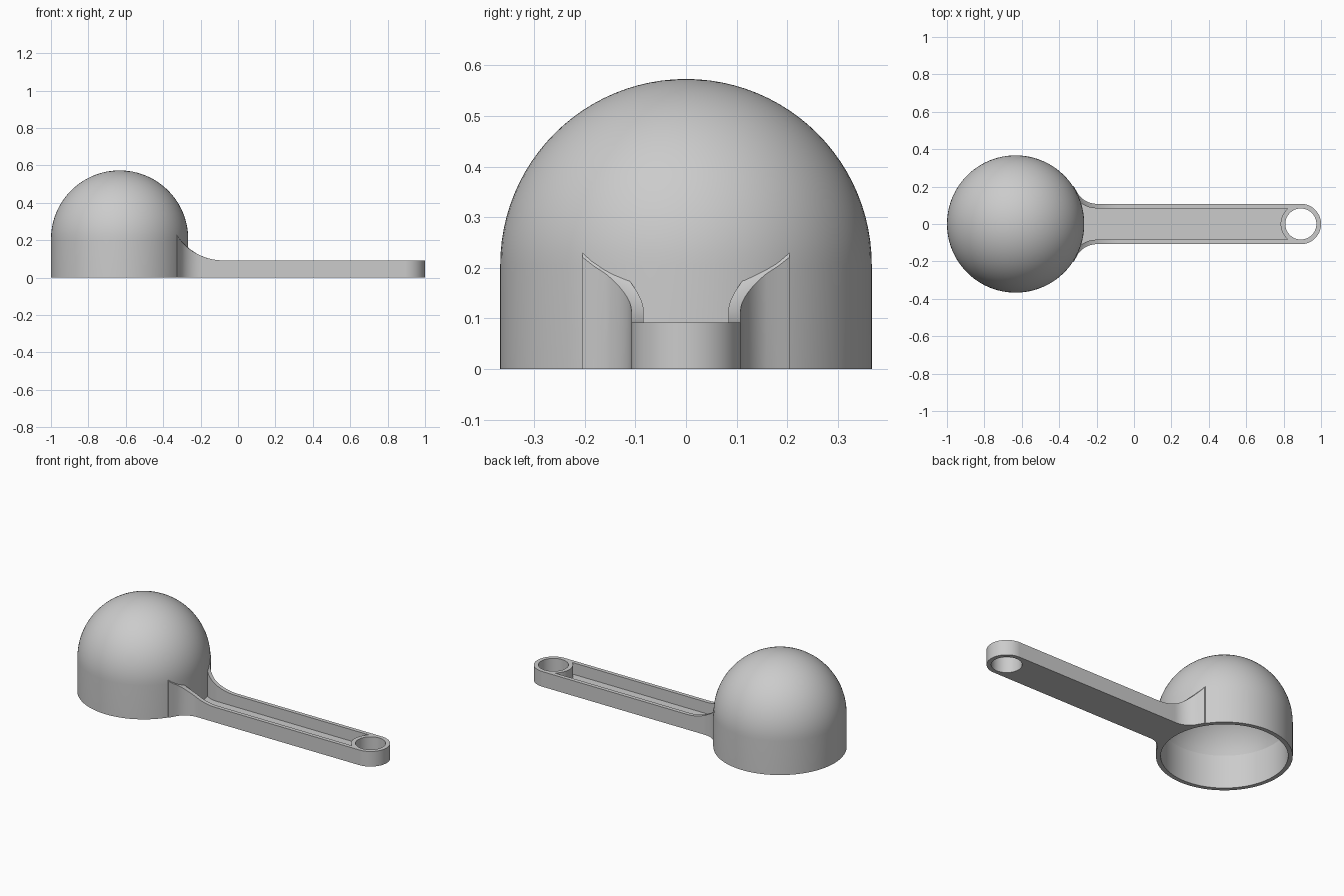
import bpy, bmesh, math

if "Cube" in bpy.data.objects:
    bpy.data.objects.remove(bpy.data.objects["Cube"])

mat = bpy.data.materials.new("light_grey")
mat.diffuse_color = (0.6, 0.6, 0.6, 1)
mat.use_nodes = True
mat.node_tree.nodes["Principled BSDF"].inputs["Base Color"].default_value = mat.diffuse_color

BX, R, RIM = -0.633, 0.367, 0.206      # bowl centre, radius, cylinder height
HX, HR, HOLE, HT = 0.892, 0.108, 0.083, 0.092  # handle eye and handle height


def finish(bm, name):
    bmesh.ops.remove_doubles(bm, verts=bm.verts, dist=1e-5)
    bmesh.ops.recalc_face_normals(bm, faces=bm.faces)
    me = bpy.data.meshes.new(name)
    bm.to_mesh(me)
    bm.free()
    me.materials.append(mat)
    ob = bpy.data.objects.new(name, me)
    bpy.context.collection.objects.link(ob)
    bpy.ops.object.select_all(action='DESELECT')
    ob.select_set(True)
    bpy.context.view_layer.objects.active = ob
    bpy.ops.object.shade_smooth_by_angle(angle=math.radians(15))
    return ob


def lathe(name, profile, cx, steps, closed=False):
    bm = bmesh.new()
    vs = [bm.verts.new((cx + r, 0, z)) for r, z in profile]
    n = len(vs)
    es = [bm.edges.new((vs[i], vs[(i + 1) % n])) for i in range(n if closed else n - 1)]
    bmesh.ops.spin(bm, geom=vs + es, cent=(cx, 0, 0), axis=(0, 0, 1),
                   angle=math.tau, steps=steps, use_duplicate=False)
    return finish(bm, name)


def arc(r, z0, a0, n):
    out = []
    for i in range(n + 1):
        a = a0 + (math.pi / 2 - a0) * i / n
        out.append((max(r * math.cos(a), 0), z0 + r * math.sin(a)))
    return out


# Bowl: domed outside, straight inner wall with a shallower domed ceiling
a0 = math.radians(18)
ri = 0.342
rc = ri / math.cos(a0)
outer = [(R, 0)] + arc(R, RIM, 0, 24)
inner = [(ri, 0)] + arc(rc, 0.2 - rc * math.sin(a0), a0, 18)
lathe("bowl", outer[::-1] + inner, BX, 96)

# Eye ring at the handle end
lathe("handle_eye", [(HOLE, 0), (HR, 0), (HR, HT), (HOLE, HT)], HX, 64, closed=True)


# Handle: channel section lofted from the bowl to the eye, flaring at the bowl
def fillet(x, start, r):
    d = min(max(start - x, 0), r * 0.98)
    return r - math.sqrt(r * r - d * d)


def half_width(x, inside):
    return 0.084 + fillet(x, -0.2, 0.143) if inside else HR + fillet(x, -0.2, 0.12)


def top(x):
    return HT + fillet(x, -0.08, 0.295)


FLOOR = 0.022
# columns: (fraction of half width, uses inner width, height rule)
side = [(1, False, "bottom"), (1, False, "top"), (1, True, "top")]
floor = [(1 - i / 6, True, "floor") for i in range(13)]
under = [(-1, False, "bottom")] + [(-1 + i / 6, True, "bottom") for i in range(13)]
columns = side + floor + [(-f, i, h) for f, i, h in side[:0:-1]] + under
N = 20
bm = bmesh.new()
grid = []
for f, inside, rule in columns:
    x0 = -0.28
    for _ in range(30):
        x0 = BX + math.sqrt(0.36 ** 2 - (f * half_width(x0, inside)) ** 2)
    yw = f * half_width(0.5, inside)
    x1 = HX - math.sqrt(max(HR ** 2 - yw ** 2, 0))
    xs = [x0 + (-0.08 - x0) * i / N for i in range(N + 1)] + [x1]
    z = {"bottom": lambda x: 0, "top": top, "floor": lambda x: FLOOR}[rule]
    grid.append([bm.verts.new((x, f * half_width(x, inside), z(x))) for x in xs])
for i, a in enumerate(grid):
    b = grid[(i + 1) % len(grid)]
    for j in range(N + 1):
        bm.faces.new((a[j], a[j + 1], b[j + 1], b[j]))
finish(bm, "handle")
